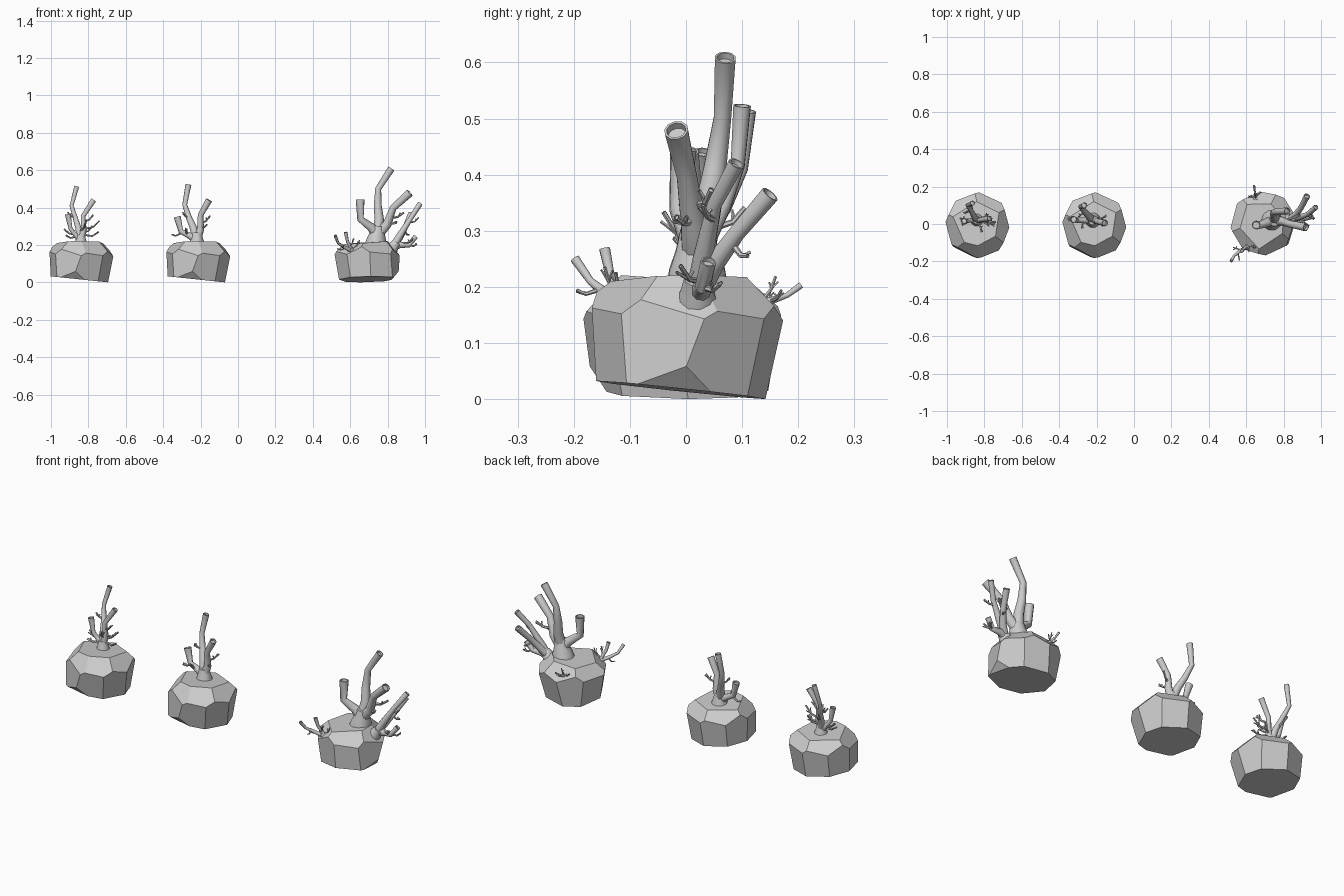
import bpy, bmesh, random
from math import radians, cos, sin, pi
from mathutils import Vector, Matrix

if "Cube" in bpy.data.objects:
    bpy.data.objects.remove(bpy.data.objects["Cube"])

random.seed(4)


def finish(bm, name, smooth):
    bmesh.ops.recalc_face_normals(bm, faces=bm.faces)
    me = bpy.data.meshes.new(name)
    bm.to_mesh(me)
    bm.free()
    ob = bpy.data.objects.new(name, me)
    bpy.context.collection.objects.link(ob)
    if smooth:
        bpy.ops.object.select_all(action='DESELECT')
        ob.select_set(True)
        bpy.context.view_layer.objects.active = ob
        bpy.ops.object.shade_smooth_by_angle(angle=radians(40))
    return ob


# Boulder facets: azimuth, elevation, distance from the centre
FACETS = [(90, 86, .110), (180, -84, .087),
          (-25, -14, .149), (-70, -14, .153), (-118, 3, .158), (-165, -2, .156),
          (155, -4, .154), (110, -8, .152), (65, -10, .152), (18, -8, .154),
          (-5, 42, .154), (-60, 45, .153), (-105, 40, .157), (-160, 45, .150),
          (120, 48, .148), (65, 42, .152), (-100, -40, .158)]


def rock(name, loc, spin):
    """A cube chopped down to a faceted boulder."""
    bm = bmesh.new()
    bmesh.ops.create_cube(bm, size=.6)
    for az, el, d in FACETS:
        a, e = radians(az), radians(el)
        n = Vector((cos(a) * cos(e), sin(a) * cos(e), sin(e)))
        r = bmesh.ops.bisect_plane(bm, geom=bm.verts[:] + bm.edges[:] + bm.faces[:],
                                   plane_co=n * d, plane_no=n, clear_outer=True)
        cut = [g for g in r['geom_cut'] if isinstance(g, bmesh.types.BMEdge)]
        if cut:
            bmesh.ops.edgenet_fill(bm, edges=cut)
    bmesh.ops.transform(bm, verts=bm.verts, matrix=Matrix.Rotation(radians(spin), 4, 'Z'))
    low = min(v.co.z for v in bm.verts)
    bmesh.ops.translate(bm, verts=bm.verts, vec=(loc[0], loc[1], -low))
    return finish(bm, name, False)


def tube(bm, pts, sides=10, hollow=True):
    """Bent tube through (point, radius) pairs with a recessed open tip."""
    P = [Vector(p) for p, _ in pts]
    R = [r for _, r in pts]
    rings, nrm = [], Vector((.3, 1, .1))

    def ring(c, t, r):
        u = (nrm - t * nrm.dot(t)).normalized()
        w = t.cross(u)
        rings.append([bm.verts.new(c + r * (u * cos(2 * pi * i / sides) + w * sin(2 * pi * i / sides)))
                      for i in range(sides)])
        return u

    for i, p in enumerate(P):
        t = Vector()
        if i:
            t += (p - P[i - 1]).normalized()
        if i < len(P) - 1:
            t += (P[i + 1] - p).normalized()
        t.normalize()
        nrm = ring(p, t, R[i])
    if hollow:
        ring(P[-1], t, R[-1] * .8)
        ring(P[-1] - t * R[-1] * .6, t, R[-1] * .75)
    for a, b in zip(rings, rings[1:]):
        for i in range(sides):
            j = (i + 1) % sides
            bm.faces.new((a[i], a[j], b[j], b[i]))
    bm.faces.new(rings[-1])
    bm.faces.new(rings[0][::-1])


def twig(bm, a, b, r):
    """Thin kinked sprig with a side fork."""
    a, b = Vector(a), Vector(b)
    L = (b - a).length
    mid = a.lerp(b, .6) - Vector((0, 0, L * .12))
    tube(bm, [(a, r * 1.3), (mid, r), (b + Vector((0, 0, L * .1)), r * .9)], 6)
    for s in (-1, 1):
        f = Vector((random.uniform(-.2, .2), s * .2, random.uniform(.1, .3))) * L
        tube(bm, [(mid, r * .8), (mid + f * .6 + (b - a) * .15, r * .6), (mid + f + (b - a) * .2, r * .6)], 5)


def coral(name, base, axis, foot, branches, twigs, tw=.005, tilt=0, scale=1, thick=1):
    """Flared foot, main tubes and sprigs, all given relative to the base."""
    bm = bmesh.new()
    ax = Vector(axis).normalized()
    k = foot / .045
    tube(bm, [(ax * -.03 * k, foot * 1.05), (ax * .005 * k, foot * .9), (ax * .03 * k, foot * .7),
              (ax * .06 * k, foot * .55)], 10, False)
    for br in branches:
        tube(bm, [(ax * .02 * k, foot * .5)] + [(p[:3], p[3] * thick) for p in br])
    for a, b in twigs:
        twig(bm, a, b, tw)
    bmesh.ops.transform(bm, verts=bm.verts, matrix=Matrix.Translation(base)
                        @ Matrix.Rotation(radians(tilt), 4, 'Y') @ Matrix.Scale(scale, 4))
    return finish(bm, name, True)


# Boulders
rock("rock_left", (-.84, -.005), 0)
rock("rock_middle", (-.215, -.005), 0)
rock("rock_right", (.69, 0), 100)

# Main branching pattern for the middle rock and, tilted and straighter, the right one
BRANCHES = [
    [(-.02, .02, .09, .019), (-.042, .045, .14, .016), (-.065, .072, .21, .013), (-.045, .08, .318, .016)],
    [(.02, 0, .08, .019), (.02, -.005, .155, .015), (.065, -.015, .235, .018)],
    [(-.04, 0, .045, .017), (-.085, 0, .068, .014), (-.105, .005, .145, .019)]]
TILTED = [
    [(-.02, .015, .09, .02), (-.045, .025, .14, .017), (-.068, .036, .21, .013), (-.045, .04, .31, .0155)],
    [(.02, -.005, .08, .019), (.02, -.015, .155, .015), (.065, -.03, .24, .0175)],
    [(-.04, -.01, .045, .019), (-.095, -.025, .062, .015), (-.125, -.02, .14, .019)]]
SPRIGS = [((-.08, 0, .06), (-.135, .01, .045)), ((.02, 0, .11), (.07, .02, .145)),
          ((.02, 0, .09), (.055, -.03, .1)), ((-.045, .045, .14), (-.075, .02, .165)),
          ((-.05, 0, .05), (-.06, -.04, .08))]
coral("coral_middle", (-.22, .02, .205), (0, 0, 1), .046, BRANCHES, SPRIGS)
coral("coral_right_main", (.74, .02, .225), (-.2, 0, 1), .046, TILTED, SPRIGS[1:3], tilt=20, scale=1.25)

# Bushier, thinner coral on the left rock
coral("coral_left", (-.84, .02, .205), (0, 0, 1), .038, [
    [(-.015, .02, .09, .019), (-.03, .05, .14, .016), (-.05, .08, .205, .013), (-.022, .092, .308, .016)],
    [(.015, 0, .08, .019), (.012, 0, .15, .015), (.068, .01, .235, .018)],
    [(-.03, 0, .05, .015), (-.055, -.005, .08, .013), (-.07, -.005, .16, .019)]],
    [((.01, 0, .08), (.1, -.01, .115)), ((.01, 0, .05), (.095, -.02, .055)),
     ((.015, 0, .12), (.065, -.025, .15)), ((.01, 0, .06), (.06, .03, .09)),
     ((-.03, 0, .05), (-.09, .01, .075)), ((-.02, 0, .04), (-.08, -.02, .04)),
     ((-.03, .05, .14), (-.07, .04, .165)), ((0, 0, .07), (.03, -.06, .12)),
     ((-.02, .03, .1), (-.03, .085, .13))], thick=.82)

# Coral leaning out of the right flank
coral("coral_right_side", (.815, .02, .17), (.6, 0, .8), .042, [
    [(.05, .01, .08, .018), (.11, .03, .175, .013), (.158, .07, .25, .0145)],
    [(.05, .03, .07, .018), (.08, .07, .125, .015), (.11, .13, .195, .017)],
    [(.05, .01, .03, .018), (.1, .01, .03, .014), (.135, .02, .075, .014)]],
    [((.06, .01, .04), (.12, -.03, .06)), ((.1, .03, .15), (.15, .01, .17)),
     ((.07, .06, .11), (.1, .09, .08)), ((.1, .01, .03), (.14, .04, .03))])

# Slender coral at the front left of the right rock
coral("coral_right_front", (.615, -.115, .16), (-.5, -.5, .7), .022, [
    [(-.05, -.03, .03, .009), (-.08, -.055, .05, .007), (-.095, -.083, .09, .009)],
    [(-.02, -.01, .04, .009), (-.03, -.02, .06, .008), (-.04, -.03, .108, .01)]],
    [((-.04, -.025, .025), (-.085, -.01, .015)), ((-.02, -.01, .03), (.005, -.03, .07)),
     ((-.06, -.04, .035), (-.05, -.08, .03)), ((0, 0, .02), (.035, -.01, .06))], tw=.0035)

# Tiny coral at the back of the right rock
coral("coral_right_back", (.65, .12, .16), (0, .6, .7), .02, [
    [(0, .03, .015, .007), (-.005, .06, .025, .005), (-.008, .085, .043, .006)]],
    [((0, .03, .015), (.03, .05, .03)), ((0, .02, .015), (-.04, .03, .03)),
     ((0, .02, .02), (0, .04, .055))], tw=.003)
